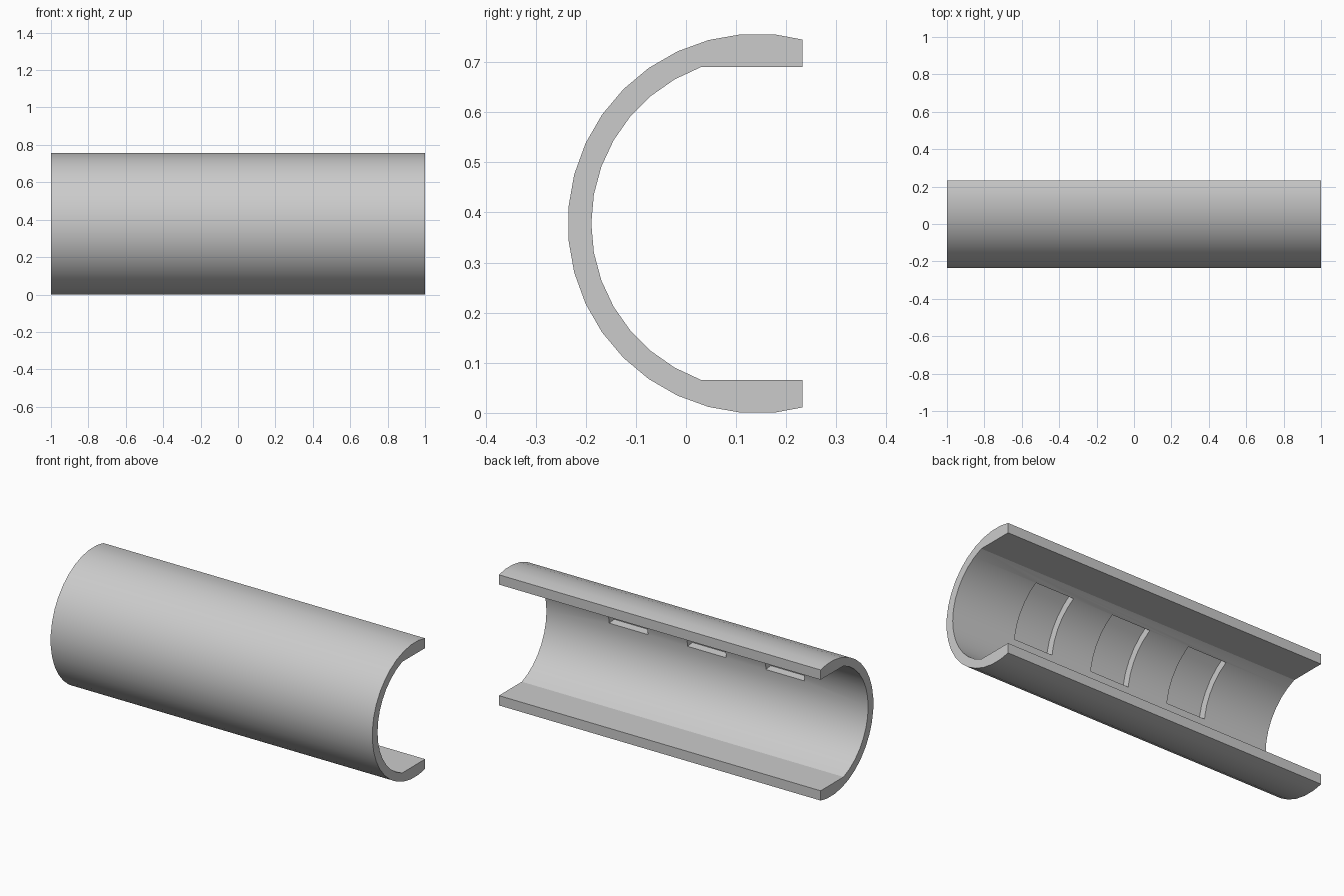
import bpy, bmesh, math

if "Cube" in bpy.data.objects:
    bpy.data.objects.remove(bpy.data.objects["Cube"])

CY, CZ = 0.143, 0.378          # axis of the tube in the y-z plane
R_OUT, R_IN = 0.379, 0.332     # outer and inner radii
LIP = 0.233                    # y of the flat cut faces
R_FLOOR = 0.3745               # pocket floor, just under the outer skin


def polar(r, deg):
    """Point on the y-z section; 0 deg faces the front, 90 deg is up."""
    a = math.radians(deg)
    return CY - r * math.cos(a), CZ + r * math.sin(a)


def prism(name, section, x0, x1):
    """Extrude a y-z section along x."""
    bm = bmesh.new()
    face = bm.faces.new([bm.verts.new((x0, y, z)) for y, z in section])
    ext = bmesh.ops.extrude_face_region(bm, geom=[face])
    bmesh.ops.translate(bm, vec=(x1 - x0, 0, 0),
                        verts=[v for v in ext["geom"] if isinstance(v, bmesh.types.BMVert)])
    bmesh.ops.recalc_face_normals(bm, faces=bm.faces)
    mesh = bpy.data.meshes.new(name)
    bm.to_mesh(mesh)
    bm.free()
    obj = bpy.data.objects.new(name, mesh)
    bpy.context.collection.objects.link(obj)
    return obj


# C-shaped section: 36-sided outside, inside arc with flat thickened lips
outer = [polar(R_OUT, d) for d in range(-95, 96, 10)]
inner = [polar(R_IN, d) for d in range(70, -71, -10)]
section = ([(LIP, 0.011)] + outer + [(LIP, 0.745), (LIP, inner[0][1])]
           + inner + [(LIP, inner[-1][1])])
shell = prism("tube_shell", section, -1, 1)

grey = bpy.data.materials.new("light grey")
grey.diffuse_color = (0.6, 0.6, 0.6, 1)
grey.use_nodes = True
grey.node_tree.nodes["Principled BSDF"].inputs["Base Color"].default_value = grey.diffuse_color
shell.data.materials.append(grey)

# three curved pockets sunk into the inside wall
angles = [7, 10, 20, 30, 40, 50, 60]
pocket = [polar(R_FLOOR, d) for d in angles] + [polar(0.29, d) for d in reversed(angles)]
cutters = []
for i in (-1, 0, 1):
    x = i * 0.487
    cutter = prism("pocket_cutter", pocket, x - 0.12, x + 0.12)
    cutter.data.materials.append(grey)
    cutter.hide_render = True
    cutters.append(cutter)
    mod = shell.modifiers.new("pocket", "BOOLEAN")
    mod.operation = "DIFFERENCE"
    mod.solver = "EXACT"
    mod.object = cutter

# apply the cuts, then remove the cutters
bpy.context.view_layer.update()
deps = bpy.context.evaluated_depsgraph_get()
cut_mesh = bpy.data.meshes.new_from_object(shell.evaluated_get(deps))
shell.modifiers.clear()
shell.data = cut_mesh
for cutter in cutters:
    bpy.data.objects.remove(cutter)

bpy.context.view_layer.objects.active = shell
shell.select_set(True)
bpy.ops.object.shade_smooth_by_angle(angle=math.radians(20))
